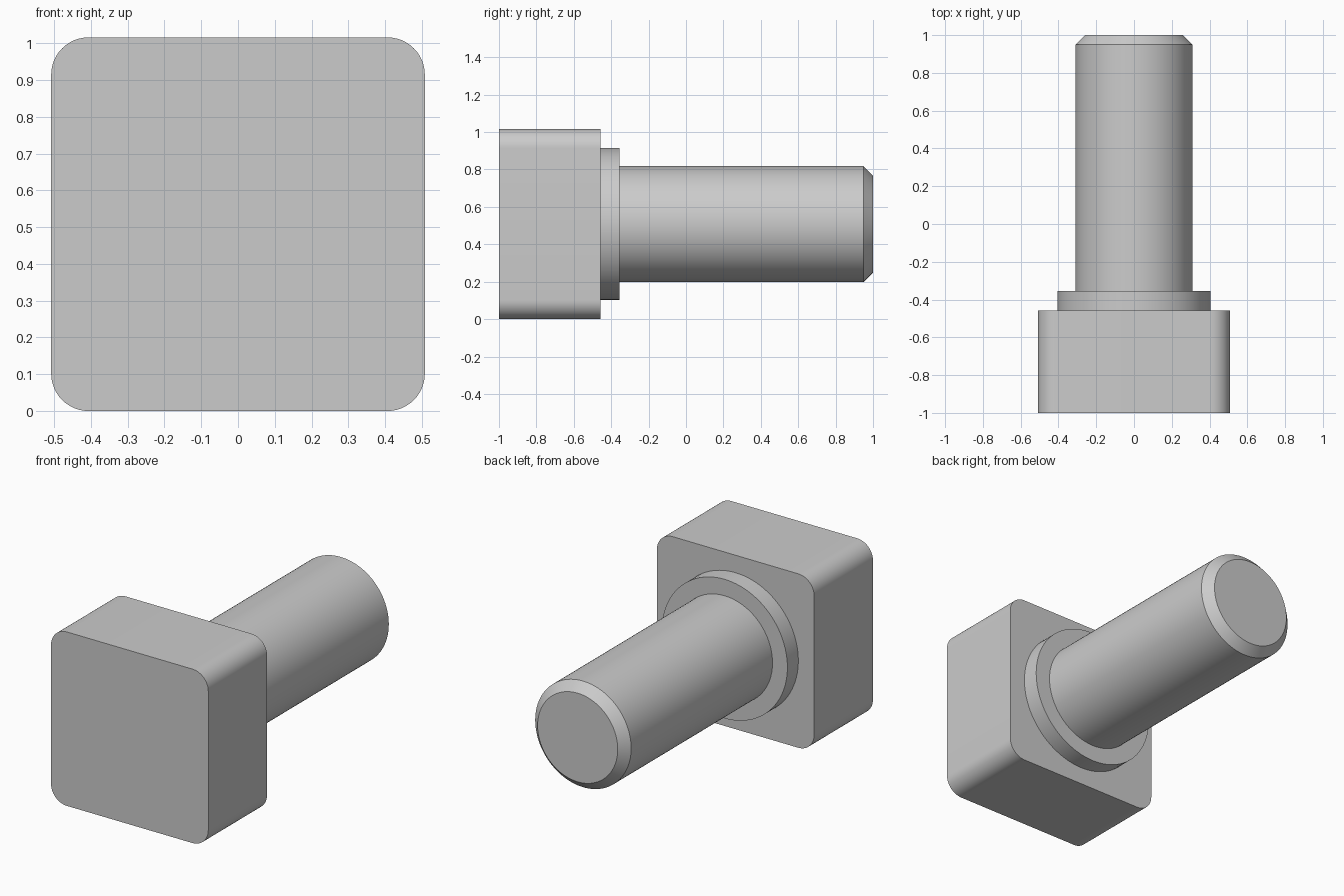
import bpy, bmesh
from math import cos, sin, pi

if "Cube" in bpy.data.objects:
    bpy.data.objects.remove(bpy.data.objects["Cube"])

CZ = 0.508        # height of the bolt axis
HALF = 0.508      # half width of the square head


def finish(name, bm):
    bmesh.ops.recalc_face_normals(bm, faces=bm.faces)
    mesh = bpy.data.meshes.new(name)
    bm.to_mesh(mesh)
    bm.free()
    obj = bpy.data.objects.new(name, mesh)
    bpy.context.collection.objects.link(obj)
    bpy.ops.object.select_all(action='DESELECT')
    obj.select_set(True)
    bpy.context.view_layer.objects.active = obj
    bpy.ops.object.shade_smooth_by_angle(angle=pi / 6)
    return obj


def loft(name, sections):
    """Join matching outlines, each a (y, [(x, z), ...]) pair, and cap both ends."""
    bm = bmesh.new()
    rings = [[bm.verts.new((x, y, CZ + z)) for x, z in pts] for y, pts in sections]
    n = len(rings[0])
    for a, b in zip(rings, rings[1:]):
        for i in range(n):
            j = (i + 1) % n
            bm.faces.new((a[i], a[j], b[j], b[i]))
    bm.faces.new(rings[0])
    bm.faces.new(rings[-1])
    return finish(name, bm)


def circle(r, n=96):
    return [(r * cos(2 * pi * i / n), r * sin(2 * pi * i / n)) for i in range(n)]


def rounded_square(half, r, steps=12):
    pts = []
    for k, (sx, sz) in enumerate([(1, 1), (-1, 1), (-1, -1), (1, -1)]):
        for i in range(steps + 1):
            a = (k + i / steps) * pi / 2
            pts.append((sx * (half - r) + r * cos(a), sz * (half - r) + r * sin(a)))
    return pts


# Square head with rounded corners
outline = rounded_square(HALF, 0.102)
loft("head", [(-1.0, outline), (-0.457, outline)])

# Round collar under the head
loft("collar", [(-0.457, circle(0.406)), (-0.356, circle(0.406))])

# Shaft with chamfered tip
loft("shaft", [(-0.356, circle(0.31)), (0.949, circle(0.31)), (1.0, circle(0.259))])
